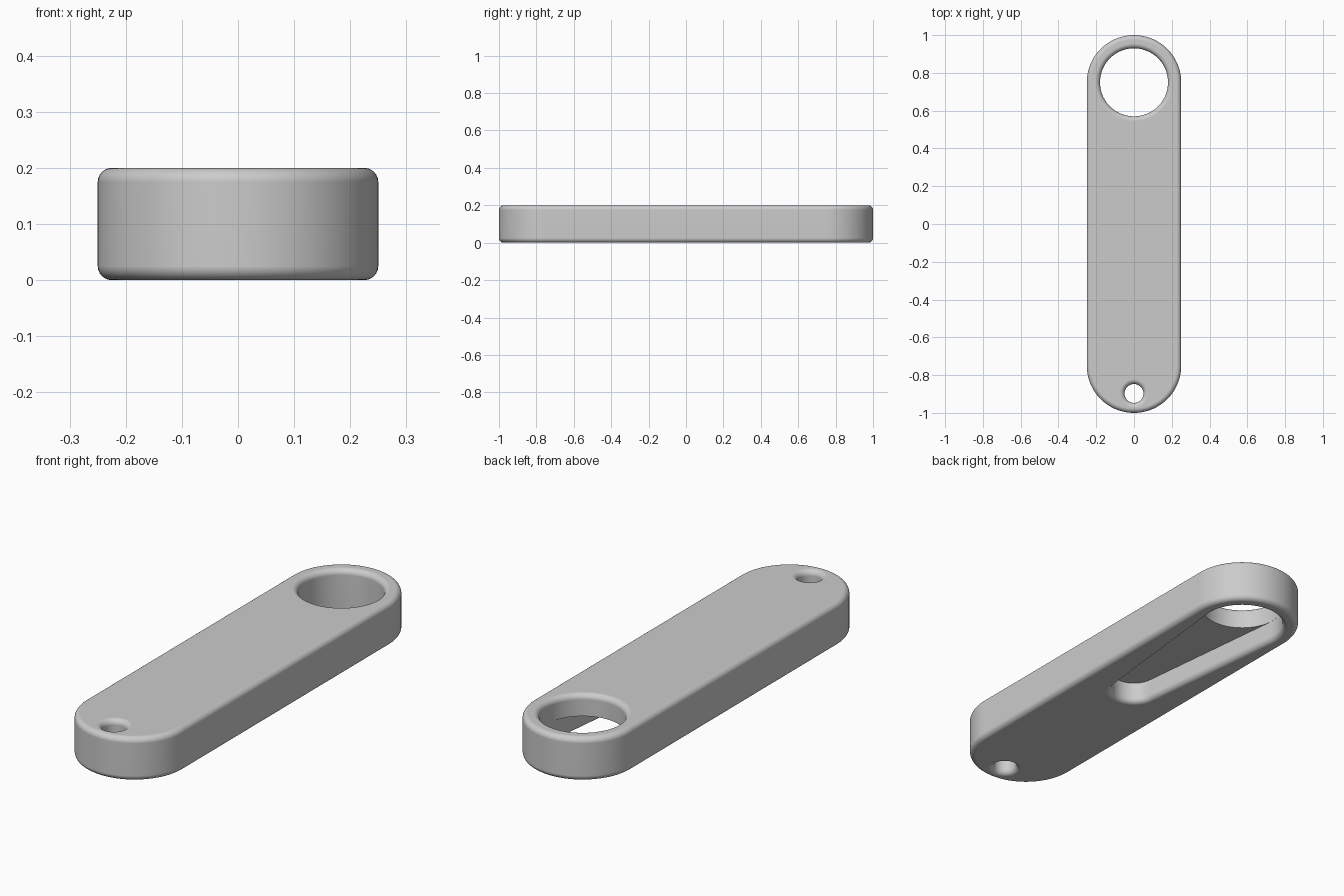
import bpy, bmesh
from math import sin, cos, asin, pi

if "Cube" in bpy.data.objects:
    bpy.data.objects.remove(bpy.data.objects["Cube"], do_unlink=True)

HEIGHT = 0.2      # thickness of the bar
FILLET = 0.025    # rounding on every outer rim
ARC = 40          # segments per end arc
STEPS = 6         # segments per fillet


def outline(y0, r0, y1, r1):
    """Points of the belt around two circles on the y axis (y0 <= y1)."""
    tilt = asin((r1 - r0) / (y1 - y0)) if y1 > y0 else 0
    points = []
    for y, r, start, sweep in ((y1, r1, -tilt, pi + 2 * tilt),
                               (y0, r0, pi + tilt, pi - 2 * tilt)):
        for i in range(ARC + 1):
            a = start + sweep * i / ARC
            points.append((r * cos(a), y + r * sin(a)))
    return points


def loft(name, y0, r0, y1, r1, levels):
    """Solid through outlines grown by d at each height z."""
    bm = bmesh.new()
    rings = [[bm.verts.new((x, y, z)) for x, y in outline(y0, r0 + d, y1, r1 + d)]
             for z, d in levels]
    for low, high in zip(rings, rings[1:]):
        for i in range(len(low)):
            j = (i + 1) % len(low)
            bm.faces.new((low[i], low[j], high[j], high[i]))
    bm.faces.new(rings[0][::-1])
    bm.faces.new(rings[-1])
    bmesh.ops.remove_doubles(bm, verts=bm.verts[:], dist=1e-5)
    bmesh.ops.recalc_face_normals(bm, faces=bm.faces[:])
    mesh = bpy.data.meshes.new(name)
    bm.to_mesh(mesh)
    bm.free()
    obj = bpy.data.objects.new(name, mesh)
    bpy.context.collection.objects.link(obj)
    return obj


# Quarter-round as (height above the rim plane, inset from the wall)
ROUND = [(FILLET * (1 - cos(a)), FILLET * (1 - sin(a)))
         for a in (pi / 2 * i / STEPS for i in range(STEPS + 1))]
flare_low = [(-0.05, FILLET)] + ROUND
flare_high = [(HEIGHT - z, d) for z, d in flare_low[::-1]]

# Bar with round ends and softened rims
bar = loft("opener_bar", -0.75, 0.25, 0.75, 0.25,
           [(z, -d) for z, d in ROUND] + [(HEIGHT - z, -d) for z, d in ROUND[::-1]])

# Cutters: keyring hole, tapered recess underneath, large round hole
cutters = [
    loft("keyring_hole", -0.897, 0.05, -0.897, 0.05, flare_low + flare_high),
    loft("tapered_recess", 0, 0.1, 0.75, 0.1805, flare_low + [(0.1, 0)]),
    loft("large_hole", 0.75, 0.18, 0.75, 0.18, [(0.06, 0)] + flare_high),
]

bpy.ops.object.select_all(action='DESELECT')
bpy.context.view_layer.objects.active = bar
bar.select_set(True)
for cutter in cutters:
    cutter.hide_render = True
    cut = bar.modifiers.new(cutter.name, 'BOOLEAN')
    cut.operation = 'DIFFERENCE'
    cut.solver = 'EXACT'
    cut.object = cutter
    bpy.ops.object.modifier_apply(modifier=cut.name)
    bpy.data.objects.remove(cutter, do_unlink=True)

# Smooth fillets, flat broad faces
bpy.ops.object.shade_smooth_by_angle(angle=pi / 6)
weighted = bar.modifiers.new("flat_faces", 'WEIGHTED_NORMAL')
weighted.keep_sharp = True

# Plain grey metal
grey = bpy.data.materials.new("plain_grey")
grey.use_nodes = True
color = (0.6, 0.6, 0.6, 1)
grey.diffuse_color = color
grey.node_tree.nodes["Principled BSDF"].inputs["Base Color"].default_value = color
bar.data.materials.clear()
bar.data.materials.append(grey)
